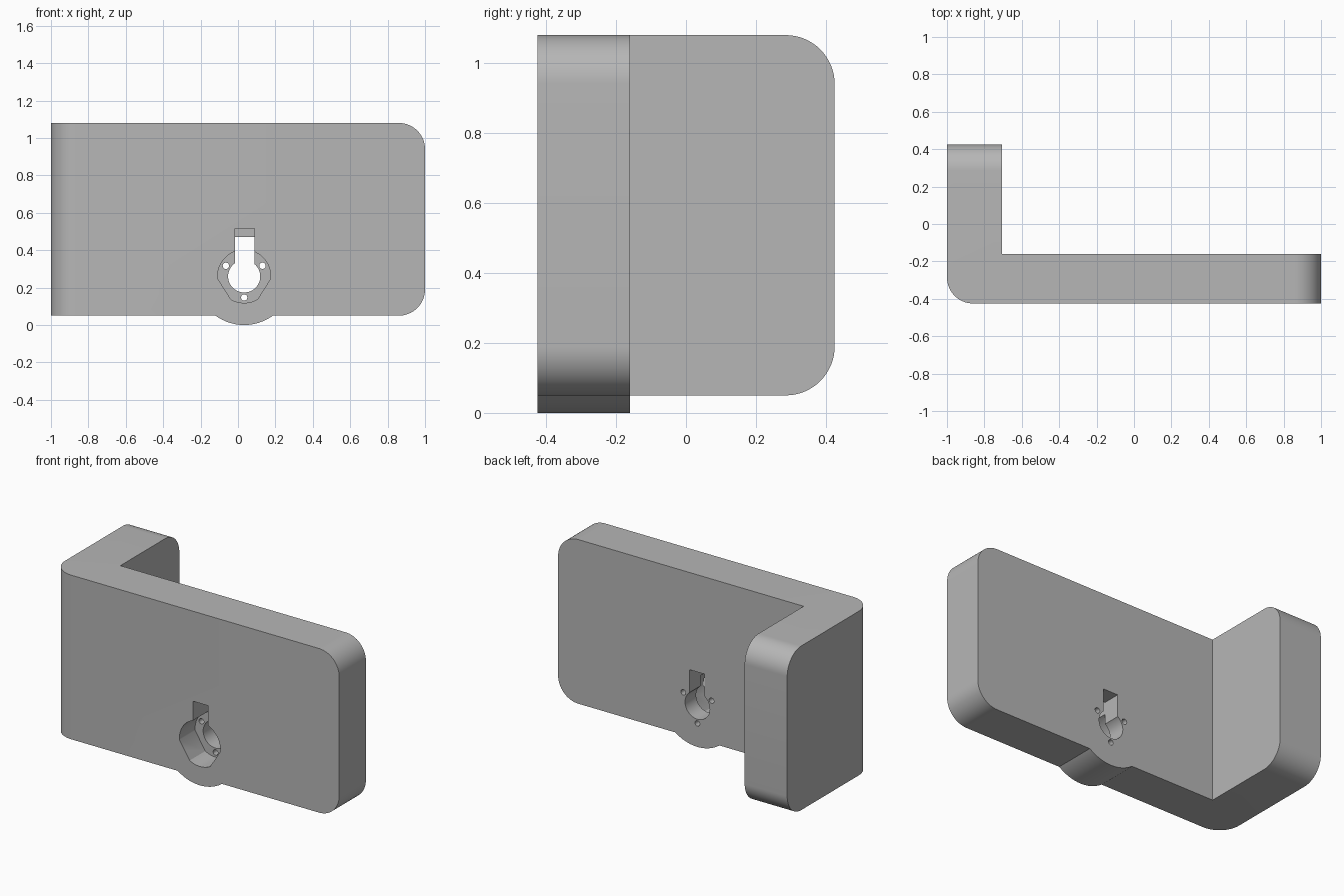
import bpy, bmesh
from math import sin, cos, radians
from mathutils import Vector

if "Cube" in bpy.data.objects:
    bpy.data.objects.remove(bpy.data.objects["Cube"], do_unlink=True)

FRONT, BACK = -0.425, -0.16      # front plate faces
WEB = -0.27                      # floor of the front pocket
LOW, HIGH = 0.05, 1.08
ROUND = 0.14
CX, CZ = 0.033, 0.26             # centre of the keyhole

grey = bpy.data.materials.new("plain_grey")
grey.use_nodes = True
colour = (0.47, 0.47, 0.47, 1)
grey.diffuse_color = colour
grey.node_tree.nodes["Principled BSDF"].inputs["Base Color"].default_value = colour


def prism(name, points, offset, bevel_test=None):
    """Extrude a closed outline by an offset, rounding chosen edges."""
    bm = bmesh.new()
    face = bm.faces.new([bm.verts.new(p) for p in points])
    ext = bmesh.ops.extrude_face_region(bm, geom=[face])
    moved = [v for v in ext["geom"] if isinstance(v, bmesh.types.BMVert)]
    bmesh.ops.translate(bm, verts=moved, vec=offset)
    bmesh.ops.recalc_face_normals(bm, faces=bm.faces[:])
    if bevel_test:
        edges = [e for e in bm.edges if bevel_test(*[v.co for v in e.verts])]
        bmesh.ops.bevel(bm, geom=edges, offset=ROUND, segments=16,
                        profile=0.5, affect="EDGES")
    mesh = bpy.data.meshes.new(name)
    bm.to_mesh(mesh)
    bm.free()
    mesh.materials.append(grey)
    obj = bpy.data.objects.new(name, mesh)
    bpy.context.collection.objects.link(obj)
    return obj


def front_prism(name, outline, y0, y1):
    return prism(name, [(x, y0, z) for x, z in outline], Vector((0, y1 - y0, 0)))


def arc(x, z, r, start, end, steps):
    angles = [radians(start + (end - start) * i / steps) for i in range(steps + 1)]
    return [(x + r * cos(a), z + r * sin(a)) for a in angles]


def box(x0, x1, z0, z1):
    return [(x0, z0), (x1, z0), (x1, z1), (x0, z1)]


def combine(body, tool, operation):
    bpy.context.view_layer.objects.active = body
    mod = body.modifiers.new(tool.name, "BOOLEAN")
    mod.operation, mod.object, mod.solver = operation, tool, "EXACT"
    bpy.ops.object.modifier_apply(modifier=mod.name)
    bpy.data.objects.remove(tool, do_unlink=True)


# L-shaped body: rounded outer corner, rounded plate end and arm end
def rounded_edge(a, b):
    mid = (a + b) / 2
    outer_corner = mid.x < -0.99 and mid.y < FRONT + 0.01 and a.z != b.z
    plate_end = mid.x > 0.99 and abs(a.y - b.y) > 0.1
    arm_end = mid.y > 0.42 and abs(a.x - b.x) > 0.1
    return outer_corner or plate_end or arm_end


plan = [(-1, FRONT), (1, FRONT), (1, BACK), (-0.705, BACK), (-0.705, 0.425), (-1, 0.425)]
body = prism("corner_bracket", [(x, y, LOW) for x, y in plan],
             Vector((0, 0, HIGH - LOW)), rounded_edge)

# Rounded bulge under the keyhole
bulge = front_prism("bulge", arc(CX, CZ, CZ, 215, 325, 32), FRONT, BACK)
combine(body, bulge, "UNION")

# Front pocket: a disc with two flattened lower sides, plus its slot
pocket = arc(CX, CZ, 0.142, -5, 185, 40) + arc(CX, CZ, 0.142, 240, 300, 12)
combine(body, front_prism("pocket", pocket, -0.6, WEB), "DIFFERENCE")
combine(body, front_prism("front_slot", box(-0.016, 0.088, CZ, 0.515), -0.6, WEB), "DIFFERENCE")

# Openings through the web: round hole, slot and three screw holes
hole = arc(CX, CZ, 0.086, 0, 360, 48)[:-1]
combine(body, front_prism("round_hole", hole, -0.6, 0), "DIFFERENCE")
combine(body, front_prism("rear_slot", box(-0.016, 0.088, CZ, 0.47), -0.6, 0), "DIFFERENCE")
for angle in (30, 150, 270):
    x, z = arc(CX, CZ, 0.113, angle, angle, 1)[0]
    screw = arc(x, z, 0.017, 0, 360, 20)[:-1]
    combine(body, front_prism("screw_hole", screw, -0.6, 0), "DIFFERENCE")

bpy.ops.object.select_all(action="DESELECT")
body.select_set(True)
bpy.context.view_layer.objects.active = body
bpy.ops.object.shade_smooth_by_angle(angle=radians(30))
